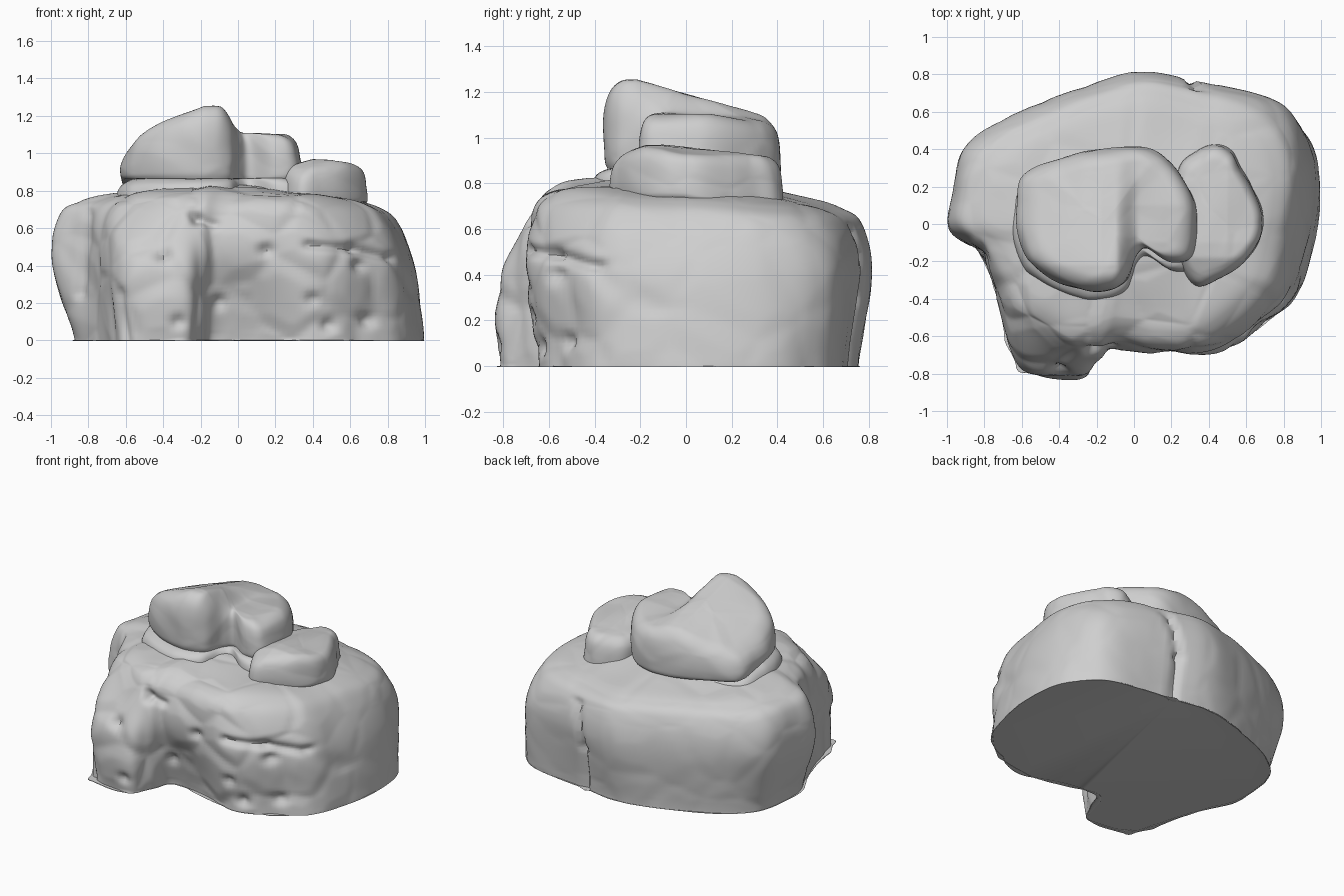
import bpy, bmesh, math
from mathutils import Vector, noise

cube = bpy.data.objects.get("Cube")
if cube:
    bpy.data.objects.remove(cube, do_unlink=True)

stone_mat = bpy.data.materials.new("stone_grey")
stone_mat.use_nodes = True
GREY = (0.62, 0.62, 0.62, 1)
stone_mat.diffuse_color = GREY
stone_mat.node_tree.nodes["Principled BSDF"].inputs["Base Color"].default_value = GREY


def spline(a, b, c, d, t):
    """Catmull-Rom point between b and c."""
    return 0.5 * (2 * b + (c - a) * t + (2 * a - 5 * b + 4 * c - d) * t * t
                  + (3 * b - a - 3 * c + d) * t ** 3)


def smooth_line(pts, steps, closed):
    n, out = len(pts), []
    for i in range(n if closed else n - 1):
        ids = [i - 1, i, i + 1, i + 2]
        ids = [k % n if closed else min(max(k, 0), n - 1) for k in ids]
        out += [spline(*[pts[k] for k in ids], s / steps) for s in range(steps)]
    return out if closed else out + [pts[-1]]


def loft(name, rings, around, up, carve, height=None):
    """Skin smooth rings, remap their heights, then carve along the normals."""
    columns = [smooth_line(list(c), up, False)
               for c in zip(*[smooth_line(r, around, True) for r in rings])]
    bm = bmesh.new()
    grid = [[bm.verts.new(p) for p in col] for col in columns]
    n, m = len(grid), len(grid[0])
    if height:
        for v in bm.verts:
            v.co.z = height(v.co)
    for i in range(n):
        a, b = grid[i], grid[(i + 1) % n]
        for j in range(m - 1):
            bm.faces.new((a[j], b[j], b[j + 1], a[j + 1]))
    bm.normal_update()
    moves = [(v, v.normal * carve(v.co, v.normal)) for v in bm.verts]
    for v, d in moves:
        if v.co.z < .05:
            d.z = 0
        v.co += d
    bm.faces.new([c[0] for c in reversed(grid)])
    bm.faces.new([c[-1] for c in grid])
    mesh = bpy.data.meshes.new(name)
    bm.to_mesh(mesh)
    bm.free()
    ob = bpy.data.objects.new(name, mesh)
    bpy.context.collection.objects.link(ob)
    mesh.materials.append(stone_mat)
    bpy.ops.object.select_all(action='DESELECT')
    ob.select_set(True)
    bpy.context.view_layer.objects.active = ob
    bpy.ops.object.shade_smooth_by_angle(angle=math.radians(50))


def seg_dist(p, a, b):
    p, a, b = Vector(p), Vector(a), Vector(b)
    t = max(0, min(1, (p - a).dot(b - a) / (b - a).length_squared))
    return (p - a - (b - a) * t).length


def chips(p, size):
    """Broad facets from a cell pattern."""
    d = noise.voronoi(p * size)[0]
    return min(d[1] - d[0], 0.35) - 0.2


# --- Base rock: outlines at the floor, the waist and the shoulder ---
foot = [(.99, .1), (.97, .35), (.87, .54), (.7, .66), (.3, .72), (.05, .76), (-.2, .72), (-.52, .6),
        (-.7, .5), (-.83, .36), (-.87, .18), (-.88, -.03), (-.8, -.2), (-.72, -.42), (-.66, -.66),
        (-.57, -.78), (-.3, -.81), (-.22, -.68), (-.14, -.53), (.1, -.57), (.38, -.63), (.62, -.57),
        (.85, -.4), (.95, -.15)]
waist = [(.94, .1), (.93, .35), (.85, .56), (.7, .68), (.3, .77), (.05, .815), (-.2, .76), (-.55, .62),
         (-.75, .53), (-.91, .4), (-.96, .18), (-.99, -.03), (-.83, -.17), (-.73, -.4), (-.66, -.65),
         (-.56, -.77), (-.3, -.8), (-.2, -.73), (-.1, -.66), (.15, -.68), (.4, -.69), (.6, -.6),
         (.82, -.4), (.9, -.15)]
shoulder = [(.85, .1), (.86, .32), (.79, .51), (.62, .64), (.28, .73), (.05, .77), (-.2, .71), (-.52, .58),
            (-.72, .49), (-.87, .36), (-.93, .18), (-.95, 0), (-.82, -.14), (-.71, -.34), (-.63, -.48),
            (-.52, -.57), (-.36, -.66), (-.2, -.68), (-.08, -.64), (.15, -.66), (.38, -.66), (.56, -.55),
            (.74, -.37), (.81, -.15)]


def ring(pts, z, s=1.0, tilt=0.0):
    return [Vector((x * s, y * s, z - tilt * y * s - .02 * x * s * bool(tilt))) for x, y in pts]


base_rings = [ring(foot, 0), ring(foot, .04), ring(waist, .42), ring(shoulder, .65, 1, .03),
              ring(shoulder, .735, .87, .06), ring(shoulder, .775, .65, .07),
              ring(shoulder, .815, .3, .04), ring(shoulder, .82, .03)]

# Cracks and pits as (x, z) on the front or back wall
front_cracks = [((.38, .51), (.62, .49)), ((.62, .49), (.82, .44)), ((.82, .44), (.93, .25)),
                ((-.64, .25), (-.6, 0)), ((-.85, .25), (-.8, .7)), ((-.24, .68), (-.12, .62))]
back_cracks = [((.28, 0), (.27, .3)), ((.27, .3), (.33, .6))]
pits = [(-.22, .65), (.4, .22), (-.32, .1), (-.4, .46), (.65, .4), (-.1, .2),
        (.15, .48), (.48, .08), (.7, .1)]


def carve_base(p, n):
    front = max(0, min(1, -p.y * 2.5 - .2))
    d = noise.noise(p * 2.6) * (.012 + .014 * front)
    d += chips(p, 3.2) * (.015 + .03 * front)
    wall = max(0, min(1, 1.6 * (1 - abs(n.z)))) * min(1, 1.4 * abs(n.y))
    q = (p.x, p.z)
    for a, b in (front_cracks if p.y < 0 else back_cracks):
        d -= wall * .03 * math.exp(-(seg_dist(q, a, b) / .025) ** 2)
    if p.y < -.1:
        for x, z in pits:
            r = math.hypot(p.x - x, p.z - z)
            d -= wall * .035 * math.exp(-(r / .035) ** 2)
    return d


loft("base_rock", base_rings, 10, 20, carve_base)

# --- Stones lying on top ---
PROFILE = [(.96, 0), (.99, .1), (1, .35), (.98, .66), (.93, .86), (.83, .975), (.68, 1), (.4, 1),
           (.2, 1), (.02, 1)]


def stone(name, outline, centre, bottom, top, scale=1.0):
    c = Vector((*centre, 0))
    rings = [[c + (Vector((x, y, 0)) - c) * s * scale + Vector((0, 0, f)) for x, y in outline]
             for s, f in PROFILE]

    def carve(p, n):
        return noise.noise(p * 4) * .012 + chips(p, 3) * .015

    def height(p):
        # The underside dips toward the back, following the ground
        low = bottom - .22 * max(0, p.y)
        return low + p.z * (top(p.x, p.y) - low)

    loft(name, rings, 8, 8, carve, height)


boulder = [(-.62, .1), (-.59, .25), (-.42, .34), (-.2, .39), (.05, .41), (.2, .33), (.31, .15), (.34, 0),
           (.31, -.17), (.2, -.2), (.07, -.13), (.01, -.18), (-.05, -.31), (-.2, -.36), (-.4, -.31),
           (-.56, -.2), (-.62, -.05)]


def boulder_top(x, y):
    # Tall peak at the front that drops in a step to a lower lobe
    peak = 1.25 - .36 * max(0, -.18 - x) - .27 * max(0, y + .22)
    lobe = 1.105 - .12 * max(0, y - .1)
    t = max(0, min(1, (x + .1) / .13))
    t = t * t * (3 - 2 * t)
    return peak + (lobe - peak) * t


ledge = [(x, y - .04) for x, y in boulder]
stone("ledge", ledge, (-.12, .01), .7, lambda x, y: .865 - .12 * max(0, -.5 - x) - .25 * max(0, y), 1.04)
stone("boulder", boulder, (-.12, .05), .865, boulder_top)

side_block = [(.33, -.33), (.45, -.3), (.59, -.2), (.68, -.08), (.69, .06), (.63, .2), (.57, .3),
              (.52, .39), (.43, .43), (.33, .39), (.24, .3), (.2, .05), (.24, -.2)]
stone("side_block", side_block, (.44, .04), .74, lambda x, y: .965 - .1 * max(0, y + .1)
      - .14 * max(0, x - .5) - .25 * max(0, .4 - x) - .3 * max(0, -.18 - y))
